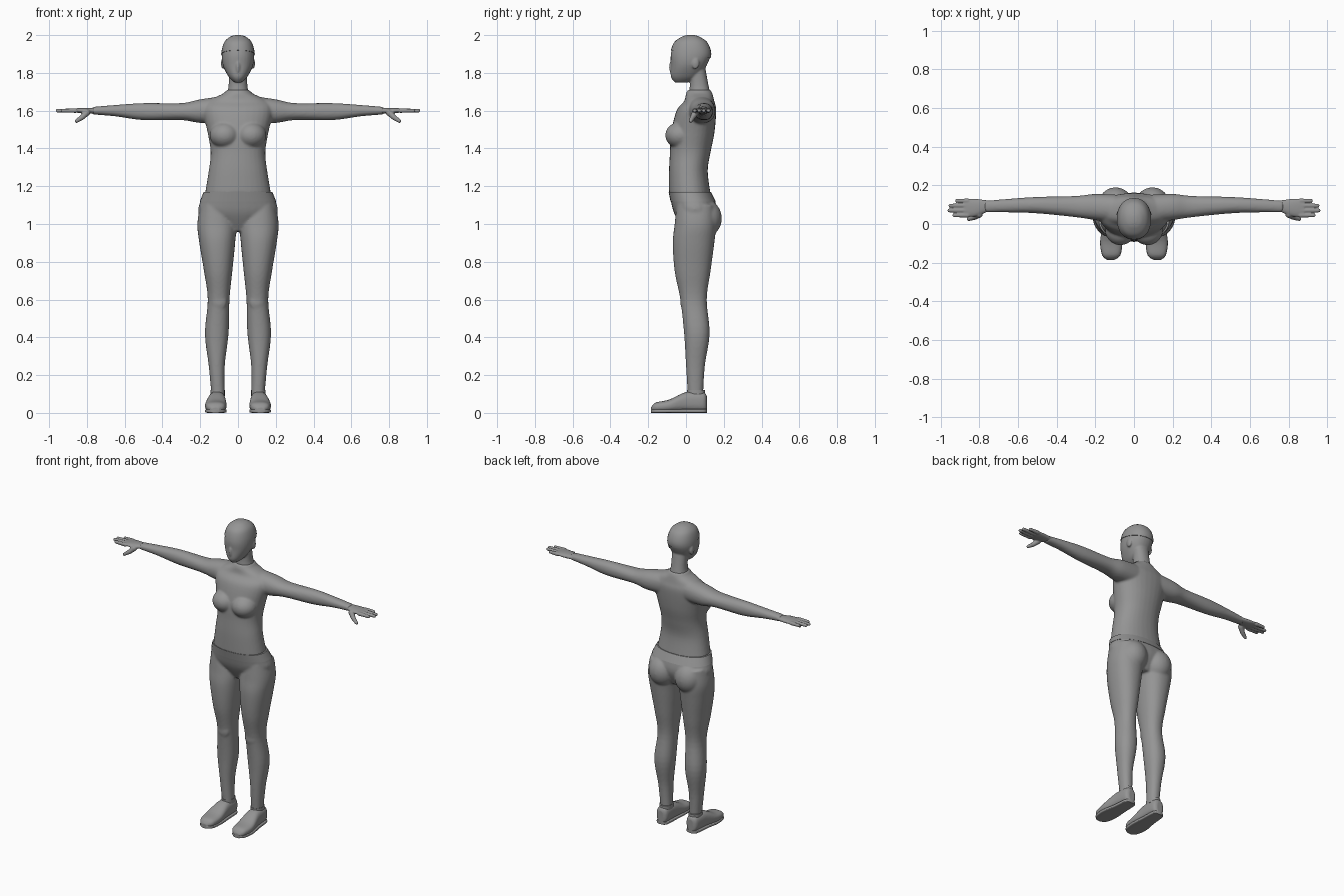
import bpy, bmesh
from math import cos, sin, pi, copysign
from mathutils import Vector, Matrix

cube = bpy.data.objects.get("Cube")
if cube:
    bpy.data.objects.remove(cube)

grey = bpy.data.materials.new("plain grey")
grey.use_nodes = True
colour = (.3, .3, .3, 1)
grey.diffuse_color = colour
grey.node_tree.nodes["Principled BSDF"].inputs["Base Color"].default_value = colour
SIDES = {"left": 1, "right": -1}
X, Y, Z = range(3)


def smooth_rows(rows, steps=5):
    """Interpolate the sections with eased slopes so that the outline has no corners."""
    result = []
    for i, (start, end) in enumerate(zip(rows, rows[1:])):
        before = rows[max(i - 1, 0)]
        after = rows[min(i + 2, len(rows) - 1)]
        for step in range(steps):
            t = step / steps
            section = []
            for a, b, c, d in zip(before, start, end, after):
                leave, arrive = (c - a) / 2, (d - b) / 2
                ease = t * t * (3 - 2 * t)
                bend = t * (1 - t) * (leave * (1 - t) - arrive * t)
                section.append(b + (c - b) * ease + bend)
            result.append(section)
    return result + [rows[-1]]


def loft(bm, rows, axis, side=1, power=2.2, grow=0, count=32):
    """Closed skin over sections (position, a min, a max, b min, b max) along an axis."""
    rings = []
    for position, a_min, a_max, b_min, b_max in smooth_rows(rows):
        ring = []
        for k in range(count):
            angle = 2 * pi * k / count
            wave_a, wave_b = [copysign(abs(w) ** (2 / power), w) for w in (cos(angle), sin(angle))]
            point = [(a_min + a_max) / 2 + ((a_max - a_min) / 2 + grow) * wave_a,
                     (b_min + b_max) / 2 + ((b_max - b_min) / 2 + grow) * wave_b]
            point.insert(axis, position)
            point[X] *= side
            ring.append(bm.verts.new(point))
        rings.append(ring)
    for low, high in zip(rings, rings[1:]):
        for k in range(count):
            bm.faces.new((low[k - 1], low[k], high[k], high[k - 1]))
    bm.faces.new(rings[0])
    bm.faces.new(rings[-1])


def centred(rows):
    """Sections (height, half width, front, back) around the middle plane."""
    return [(height, -half, half, front, back) for height, half, front, back in rows]


def ball(bm, centre, radii):
    bmesh.ops.create_uvsphere(bm, u_segments=24, v_segments=16, radius=1,
                              matrix=Matrix.Translation(centre) @ Matrix.Diagonal((*radii, 1)))


def ball_pair(bm, centre, radii):
    for side in SIDES.values():
        ball(bm, (side * centre[X], centre[Y], centre[Z]), radii)


def finger(bm, side, start, end, thick, thin):
    """Tapered round-ended rod."""
    p, q = [Vector((side * x, y, z)) for x, y, z in (start, end)]
    turn = (q - p).to_track_quat("Z", "Y").to_matrix().to_4x4()
    bmesh.ops.create_cone(bm, cap_ends=True, segments=16, radius1=thick, radius2=thin,
                          depth=(q - p).length, matrix=Matrix.Translation((p + q) / 2) @ turn)
    ball(bm, p, (thick, thick, thick))
    ball(bm, q, (thin, thin, thin))


def finish(bm, name, voxel=0, smoothing=6):
    """Turn the pieces into one object, fused and softened when a voxel size is given."""
    bmesh.ops.recalc_face_normals(bm, faces=bm.faces)
    mesh = bpy.data.meshes.new(name)
    bm.to_mesh(mesh)
    bm.free()
    mesh.materials.append(grey)
    obj = bpy.data.objects.new(name, mesh)
    bpy.context.collection.objects.link(obj)
    if voxel:
        fuse = obj.modifiers.new("Fuse", "REMESH")
        fuse.mode = "VOXEL"
        fuse.voxel_size = voxel
        fuse.use_smooth_shade = True
        soften = obj.modifiers.new("Soften", "SMOOTH")
        soften.iterations = smoothing
    else:
        bpy.ops.object.select_all(action="DESELECT")
        obj.select_set(True)
        bpy.context.view_layer.objects.active = obj
        bpy.ops.object.shade_smooth_by_angle(angle=pi / 4)


# Head with neck, nose and ears
head = centred([(1.75, .02, -.06, .01), (1.78, .05, -.08, .07), (1.84, .08, -.08, .11),
                (1.9, .085, -.08, .13), (1.96, .07, -.06, .11), (1.99, .04, -.02, .07),
                (2, .01, .01, .04)])
neck = centred([(1.65, .07, .01, .14), (1.73, .05, .02, .12), (1.84, .05, .02, .1)])
bm = bmesh.new()
loft(bm, head, Z)
loft(bm, neck, Z)
ball(bm, (0, -.08, 1.83), (.01, .01, .03))
ball_pair(bm, (.08, .05, 1.85), (.01, .02, .03))
finish(bm, "head_and_neck", voxel=.005)

# Close-fitting cap, cut along a line that drops towards the back
bm = bmesh.new()
loft(bm, head, Z, grow=.004)
bmesh.ops.bisect_plane(bm, geom=bm.verts[:] + bm.edges[:] + bm.faces[:], clear_inner=True,
                       plane_co=(0, -.08, 1.92), plane_no=(0, .2, 1))
bmesh.ops.holes_fill(bm, edges=[edge for edge in bm.edges if edge.is_boundary])
finish(bm, "cap")

# Fitted top: torso, bust and sleeves
torso = centred([(1.16, .175, -.09, .13), (1.28, .155, -.09, .115), (1.38, .145, -.085, .13),
                 (1.48, .16, -.08, .15), (1.6, .185, -.05, .16), (1.65, .16, -.01, .15),
                 (1.69, .08, 0, .14), (1.71, .06, .01, .13)])
arm = [(.06, 0, .15, 1.53, 1.68), (.2, .02, .155, 1.535, 1.66), (.3, .035, .145, 1.55, 1.64),
       (.5, .055, .14, 1.55, 1.64), (.65, .06, .13, 1.57, 1.63), (.77, .06, .12, 1.58, 1.62)]
bm = bmesh.new()
loft(bm, torso, Z)
ball_pair(bm, (.07, -.03, 1.47), (.08, .08, .07))
for side in SIDES.values():
    loft(bm, arm, X, side)
finish(bm, "fitted_top", voxel=.007)

# Trousers: pelvis, seat, knees and legs
pelvis = centred([(.96, .06, -.01, .12), (1.05, .2, -.06, .16), (1.12, .2, -.08, .155),
                  (1.17, .18, -.09, .13)])
leg = [(.09, .07, .14, .01, .09), (.25, .07, .155, 0, .1), (.42, .05, .175, -.01, .125),
       (.6, .045, .16, -.03, .11), (.75, .03, .18, -.06, .13), (.9, .015, .205, -.07, .15),
       (1, .01, .215, -.06, .16), (1.1, .04, .2, -.05, .15)]
bm = bmesh.new()
loft(bm, pelvis, Z)
ball_pair(bm, (.095, .1, 1.03), (.09, .09, .1))
ball_pair(bm, (.1, -.01, .59), (.04, .02, .05))
for side in SIDES.values():
    loft(bm, leg, Z, side)
finish(bm, "trousers", voxel=.007)

# Waistband
bm = bmesh.new()
loft(bm, pelvis[-2:], Z, grow=.002)
finish(bm, "waistband")

# Hands and shoes on both sides
palm = [(.74, .07, .12, 1.585, 1.615), (.82, .04, .13, 1.585, 1.615), (.88, .04, .13, 1.595, 1.61)]
shoe = [(-.185, .1, .14, .01, .03), (-.16, .07, .165, .005, .055), (-.09, .06, .175, .005, .07),
        (0, .065, .16, .005, .11), (.09, .07, .15, .005, .11), (.11, .09, .13, .01, .09)]
sole = [(y, inner, outer, 0, .02) for y, inner, outer, low, high in shoe]
collar = [(z, .07, .145, .005, .1) for z in (.09, .12)]
for label, side in SIDES.items():
    bm = bmesh.new()
    loft(bm, palm, X, side)
    for i, tip in enumerate((.93, .955, .95, .915)):
        y = .045 + i / 40
        finger(bm, side, (.86, y, 1.6), (tip, y, 1.6), .012, .01)
    knuckle = (.825, .035, 1.565)
    finger(bm, side, (.8, .05, 1.59), knuckle, .018, .014)
    finger(bm, side, knuckle, (.855, .025, 1.545), .014, .01)
    finish(bm, label + "_hand", voxel=.004, smoothing=4)

    bm = bmesh.new()
    loft(bm, shoe, Y, side, power=2.5)
    finish(bm, label + "_shoe", voxel=.005, smoothing=3)

    bm = bmesh.new()
    loft(bm, sole, Y, side, power=5)
    finish(bm, label + "_sole")

    bm = bmesh.new()
    loft(bm, collar, Z, side)
    finish(bm, label + "_shoe_collar")
